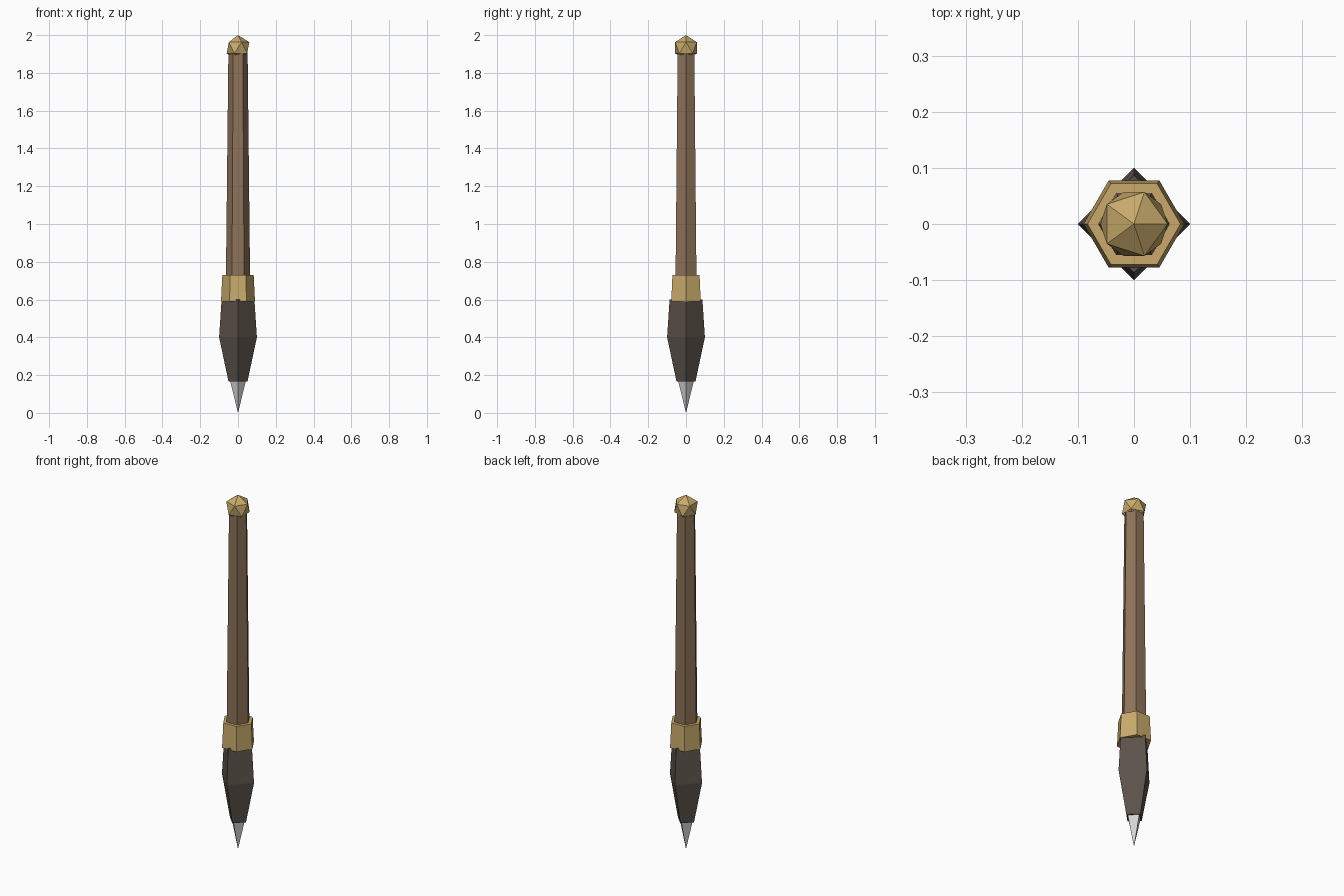
import bpy, bmesh, math

if "Cube" in bpy.data.objects:
    bpy.data.objects.remove(bpy.data.objects["Cube"])


def material(name, rgb):
    """Flat material from 0-255 sRGB values."""
    def lin(c):
        c /= 255
        return c / 12.92 if c <= 0.04045 else ((c + 0.055) / 1.055) ** 2.4
    m = bpy.data.materials.new(name)
    m.diffuse_color = (*[lin(c) for c in rgb], 1)
    m.use_nodes = True
    m.node_tree.nodes["Principled BSDF"].inputs["Base Color"].default_value = m.diffuse_color
    return m


wood = material("brown wood", (142, 115, 90))
brass = material("brass", (200, 170, 108))
iron = material("dark iron", (92, 82, 74))
steel = material("pale steel", (214, 214, 216))


def finish(name, bm, mat):
    bmesh.ops.recalc_face_normals(bm, faces=bm.faces)
    mesh = bpy.data.meshes.new(name)
    bm.to_mesh(mesh)
    bm.free()
    mesh.materials.append(mat)
    ob = bpy.data.objects.new(name, mesh)
    bpy.context.collection.objects.link(ob)
    return ob


def prism(name, sides, profile, mat):
    """Capped stack of rings from (radius, z); radius 0 makes a point."""
    bm = bmesh.new()
    rings = []
    for r, z in profile:
        n = sides if r > 0 else 1
        rings.append([bm.verts.new((r * math.cos(math.tau * i / n),
                                    r * math.sin(math.tau * i / n), z))
                      for i in range(n)])
    for a, b in zip(rings, rings[1:]):
        for i in range(sides):
            j = (i + 1) % sides
            if len(a) == 1:
                bm.faces.new((a[0], b[j], b[i]))
            else:
                bm.faces.new((a[i], a[j], b[j], b[i]))
    for ring in (rings[0], rings[-1]):
        if len(ring) > 2:
            bm.faces.new(ring)
    return finish(name, bm, mat)


# Pointed tip and four-sided head
prism("tip", 4, [(0, 0), (0.042, 0.17)], steel)
prism("head", 4, [(0.05, 0.165), (0.1, 0.40), (0.087, 0.60)], iron)

# Six-sided collar and tapered shaft
prism("collar", 6, [(0.09, 0.59), (0.083, 0.73)], brass)
prism("shaft", 6, [(0.065, 0.62), (0.051, 1.905)], wood)

# Faceted pommel
bm = bmesh.new()
bmesh.ops.create_icosphere(bm, subdivisions=1, radius=0.067)
bmesh.ops.translate(bm, verts=bm.verts, vec=(0, 0, 1.933))
finish("pommel", bm, brass)
